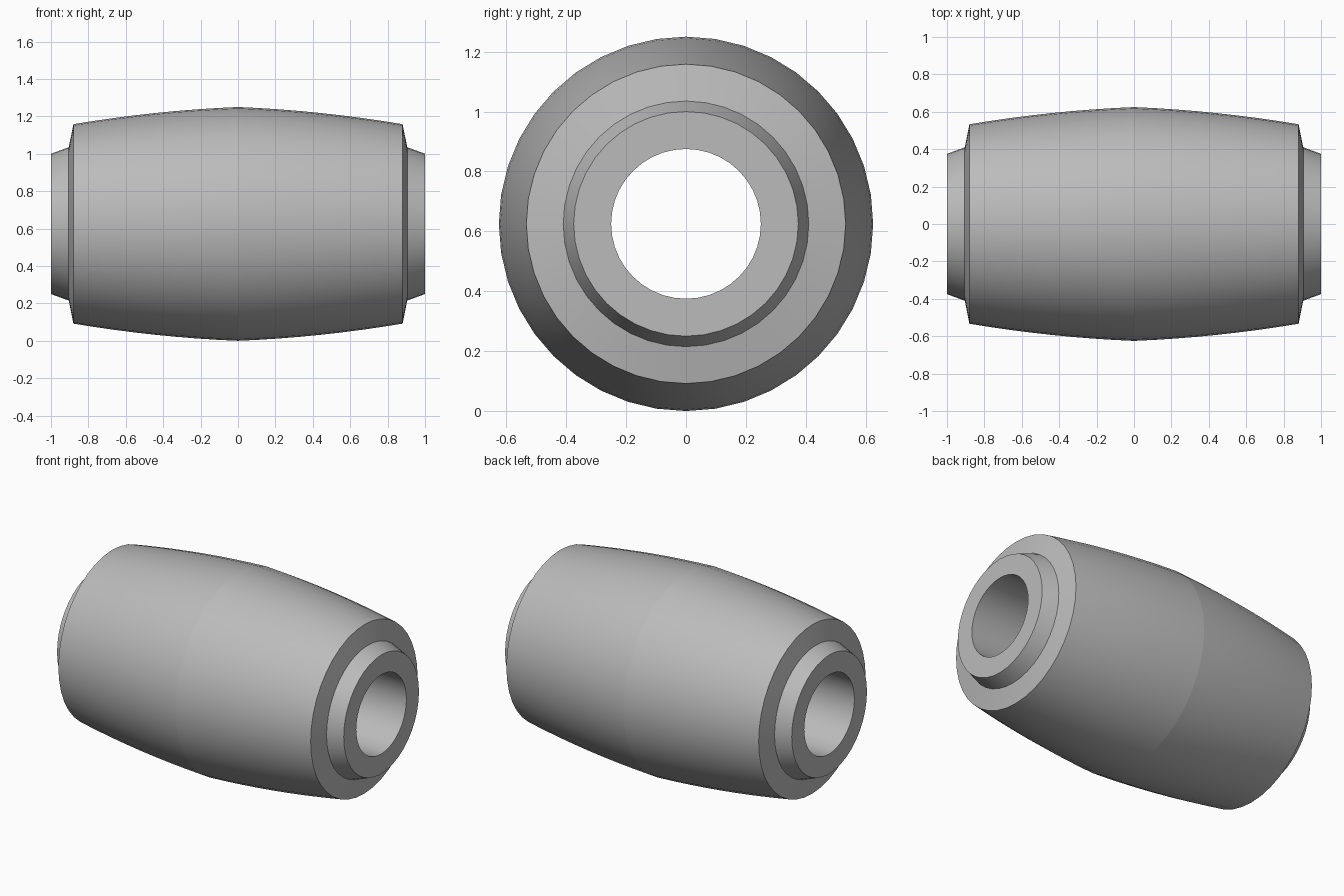
import bpy
import bmesh
from math import radians
from mathutils import Matrix, Vector

cube = bpy.data.objects.get("Cube")
if cube:
    bpy.data.objects.remove(cube, do_unlink=True)

AXIS_Z = 0.625
SIDES = 40

# Plain grey metal
grey = bpy.data.materials.new("grey_metal")
grey.use_nodes = True
colour = (0.5, 0.5, 0.5, 1)
grey.diffuse_color = colour
grey.node_tree.nodes["Principled BSDF"].inputs["Base Color"].default_value = colour


def bulge(x):
    """Radius of the barrel, with a faint ridge at the middle."""
    return AXIS_Z - 0.041 * x - 0.072 * x * x


# Half profile: bulged wall, shallow conical end, tapered collar, bore rim
wall = [(0.88 * i / 8, bulge(0.88 * i / 8)) for i in range(9)]
half = wall + [(0.905, 0.41), (1.0, 0.375), (1.0, 0.25)]
profile = [(-x, r) for x, r in reversed(half[1:])] + half

# Revolve the closed profile around the long axis; the last edge makes the bore
bm = bmesh.new()
verts = [bm.verts.new((x, 0, r)) for x, r in profile]
edges = [bm.edges.new((a, b)) for a, b in zip(verts, verts[1:] + verts[:1])]
bmesh.ops.spin(bm, geom=verts + edges, cent=(0, 0, 0), axis=(1, 0, 0),
               angle=radians(360), steps=SIDES, use_merge=True)
bmesh.ops.remove_doubles(bm, verts=bm.verts, dist=0.0001)
bmesh.ops.recalc_face_normals(bm, faces=bm.faces)
bmesh.ops.transform(bm, matrix=Matrix.Translation(Vector((0, 0, AXIS_Z))), verts=bm.verts)

mesh = bpy.data.meshes.new("barrel_bushing")
bm.to_mesh(mesh)
bm.free()
mesh.materials.append(grey)
bushing = bpy.data.objects.new("barrel_bushing", mesh)
bpy.context.collection.objects.link(bushing)

# Smooth round walls with crisp rims
bpy.ops.object.select_all(action="DESELECT")
bushing.select_set(True)
bpy.context.view_layer.objects.active = bushing
bpy.ops.object.shade_smooth_by_angle(angle=radians(20))
# Keep the faint ridge around the middle crisp
for edge in mesh.edges:
    if all(abs(mesh.vertices[v].co.x) < 0.001 for v in edge.vertices):
        edge.use_edge_sharp = True
